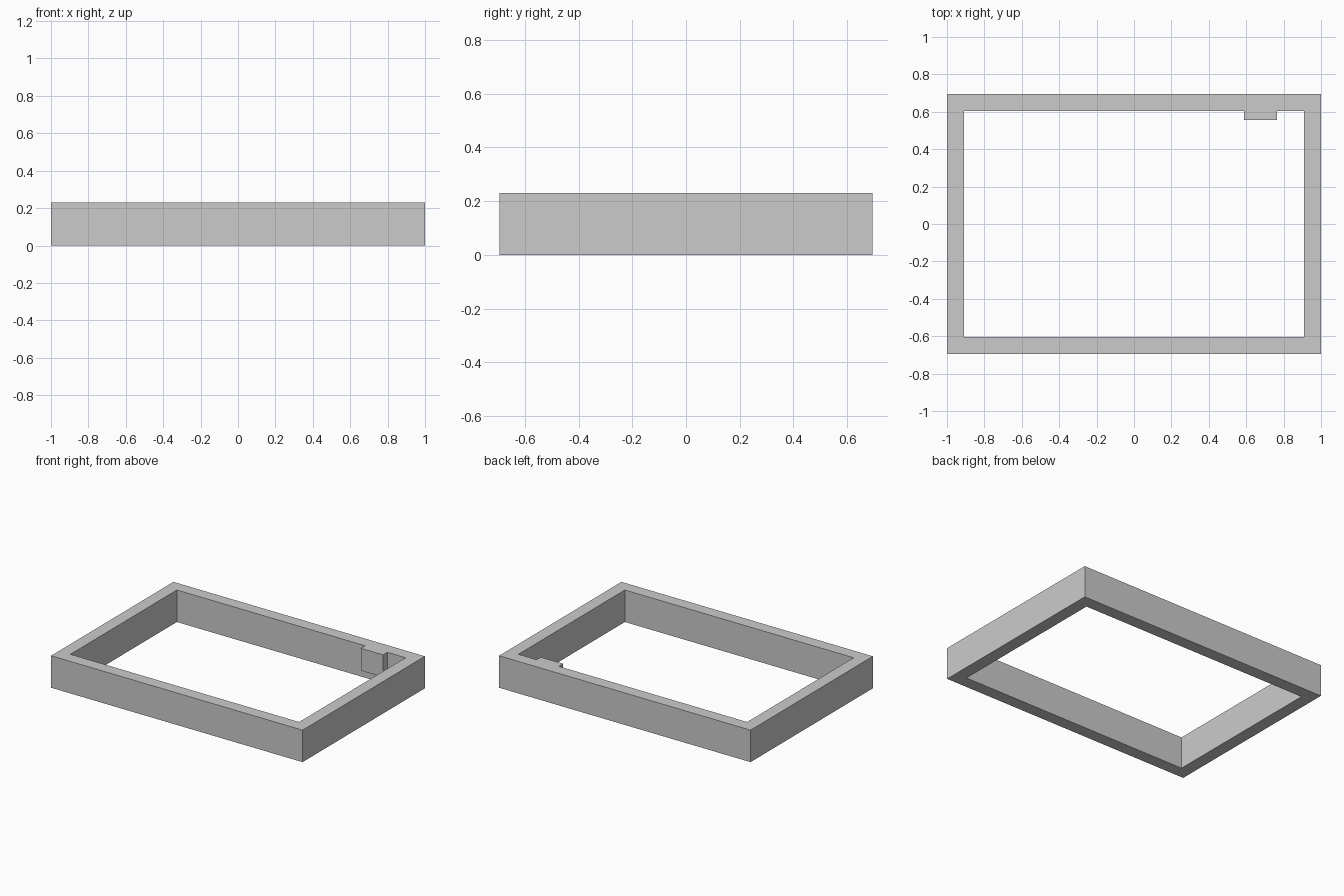
import bpy, bmesh

if "Cube" in bpy.data.objects:
    bpy.data.objects.remove(bpy.data.objects["Cube"])

W, D, H, T = 1.0, 0.695, 0.23, 0.09  # half width, half depth, height, wall


def finish(name, bm):
    bmesh.ops.recalc_face_normals(bm, faces=bm.faces)
    mesh = bpy.data.meshes.new(name)
    bm.to_mesh(mesh)
    bm.free()
    obj = bpy.data.objects.new(name, mesh)
    bpy.context.collection.objects.link(obj)
    return obj


def loop(bm, x, y, z):
    return [bm.verts.new((sx * x, sy * y, z))
            for sx, sy in ((-1, -1), (1, -1), (1, 1), (-1, 1))]


# Rectangular frame: four loops bridged into a closed ring with mitred corners
bm = bmesh.new()
loops = [loop(bm, W, D, 0), loop(bm, W, D, H),
         loop(bm, W - T, D - T, H), loop(bm, W - T, D - T, 0)]
for i in range(4):
    a, b = loops[i], loops[(i + 1) % 4]
    for j in range(4):
        k = (j + 1) % 4
        bm.faces.new((a[j], a[k], b[k], b[j]))
finish("frame", bm)

# Small block on the inside of the back rail, flush with the top
x0, x1, y0, y1, z0, z1 = 0.587, 0.765, 0.557, D - T, 0.07, H
bm = bmesh.new()
bmesh.ops.create_cube(bm, size=1)
bmesh.ops.scale(bm, vec=(x1 - x0, y1 - y0, z1 - z0), verts=bm.verts)
bmesh.ops.translate(bm, vec=((x0 + x1) / 2, (y0 + y1) / 2, (z0 + z1) / 2), verts=bm.verts)
finish("inner_block", bm)
